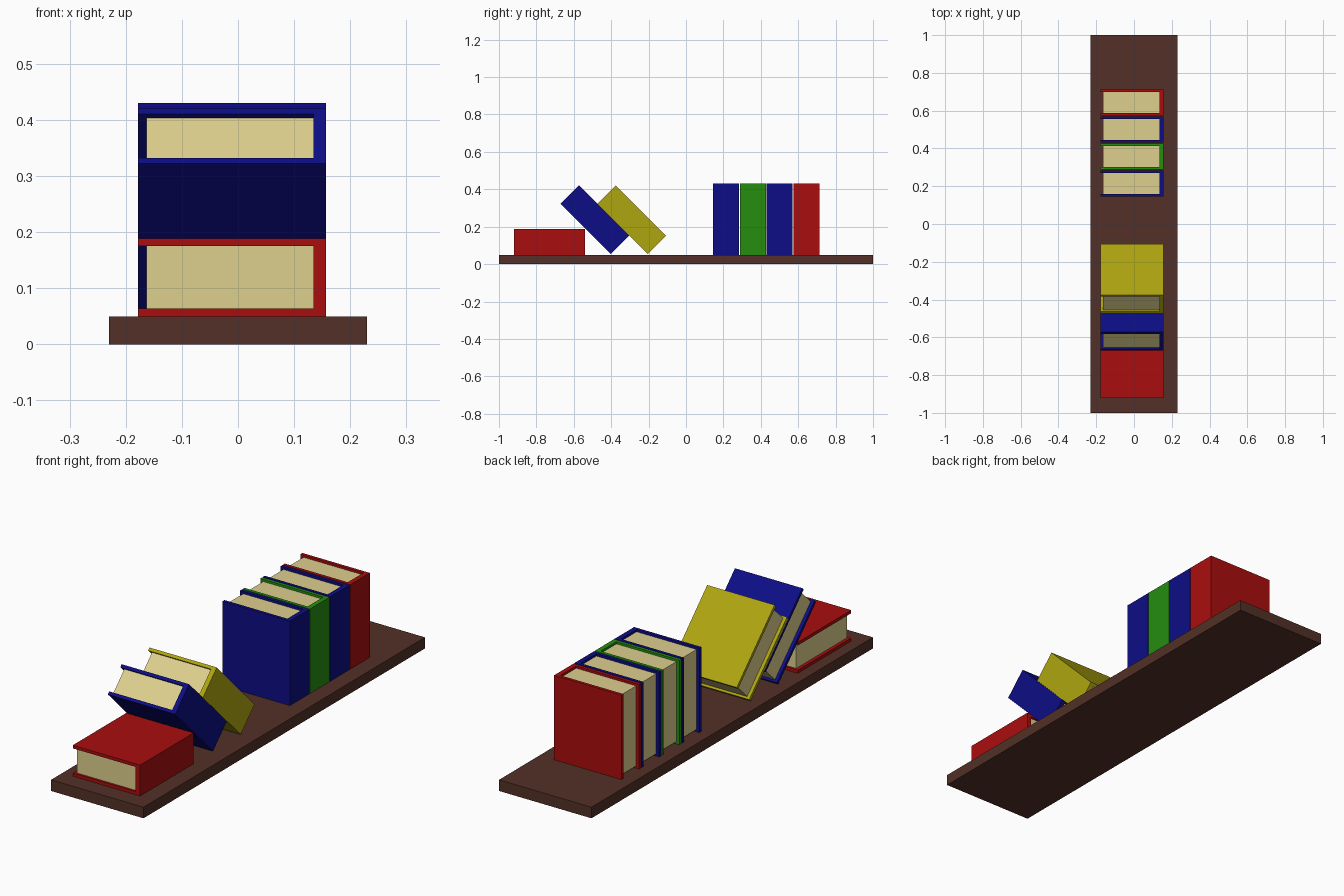
import bpy
import bmesh
from math import radians
from mathutils import Matrix, Vector

old = bpy.data.objects.get("Cube")
if old:
    bpy.data.objects.remove(old, do_unlink=True)


def material(name, rgb):
    m = bpy.data.materials.new(name)
    m.use_nodes = True
    color = (*rgb, 1.0)
    m.diffuse_color = color
    m.node_tree.nodes["Principled BSDF"].inputs["Base Color"].default_value = color
    return m


wood = material("dark brown wood", (0.085, 0.03, 0.02))
paper = material("cream paper", (0.73, 0.63, 0.27))
red = material("red cover", (0.4, 0.004, 0.004))
blue = material("blue cover", (0.004, 0.004, 0.24))
green = material("green cover", (0.018, 0.27, 0.005))
yellow = material("yellow cover", (0.43, 0.38, 0.005))


def prism(name, outline, z0, z1, mat, matrix=Matrix()):
    """Extrude a flat xy outline from z0 to z1."""
    bm = bmesh.new()
    face = bm.faces.new([bm.verts.new((x, y, z0)) for x, y in outline])
    ext = bmesh.ops.extrude_face_region(bm, geom=[face])
    verts = [v for v in ext["geom"] if isinstance(v, bmesh.types.BMVert)]
    bmesh.ops.translate(bm, verts=verts, vec=Vector((0, 0, z1 - z0)))
    bmesh.ops.recalc_face_normals(bm, faces=bm.faces)
    mesh = bpy.data.meshes.new(name)
    bm.to_mesh(mesh)
    bm.free()
    mesh.materials.append(mat)
    obj = bpy.data.objects.new(name, mesh)
    obj.matrix_world = matrix
    bpy.context.collection.objects.link(obj)
    return obj


def rect(x0, x1, y0, y1):
    return [(x0, y0), (x1, y0), (x1, y1), (x0, y1)]


# Book proportions
HEIGHT, THICK = 0.38, 0.139
FORE, SPINE = -0.178, 0.157
BOARD, SPINE_WALL = 0.014, 0.022
FORE_INSET, END_INSET = 0.015, 0.01


def book(name, cover, y, z, tilt=0):
    """A wrapped cover and page block, centred at y, z and tilted to the front."""
    place = Matrix.Translation((0, y, z)) @ Matrix.Rotation(radians(tilt), 4, "X")
    t, h = THICK / 2, HEIGHT / 2
    inner, wall = t - BOARD, SPINE - SPINE_WALL
    wrap = [(FORE, -t), (SPINE, -t), (SPINE, t), (FORE, t),
            (FORE, inner), (wall, inner), (wall, -inner), (FORE, -inner)]
    prism(name + "_cover", wrap, -h, h, cover, place)
    prism(name + "_pages", rect(FORE + FORE_INSET, wall, -inner, inner),
          -h + END_INSET, h - END_INSET, paper, place)


# Shelf board
TOP = 0.05
prism("shelf_board", rect(-0.23, 0.23, -1, 1), 0, TOP, wood)

# Upright row
row = [("first_blue_book", blue), ("green_book", green),
       ("second_blue_book", blue), ("upright_red_book", red)]
for i, (name, cover) in enumerate(row):
    book(name, cover, 0.214 + 0.143 * i, TOP + HEIGHT / 2)

# Leaning books
book("leaning_yellow_book", yellow, -0.29, 0.237, 45)
book("leaning_blue_book", blue, -0.487, 0.237, 45)

# Book lying flat
book("flat_red_book", red, -0.73, TOP + THICK / 2, 90)
